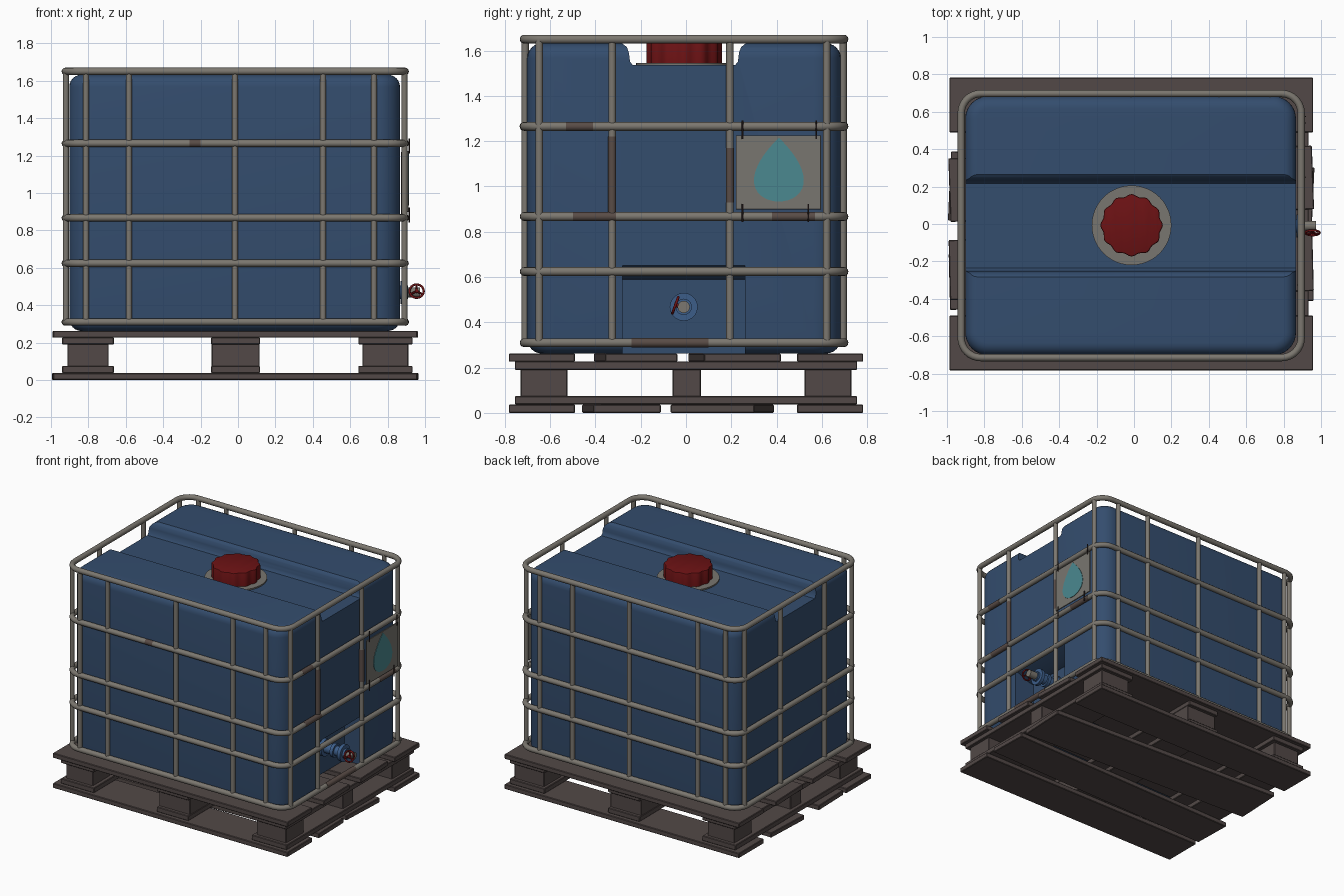
import bpy, bmesh
from math import sin, cos, pi, radians
from mathutils import Matrix, Vector

cube = bpy.data.objects.get("Cube")
if cube:
    bpy.data.objects.remove(cube, do_unlink=True)


def material(name, rgb):
    m = bpy.data.materials.new(name)
    m.use_nodes = True
    m.diffuse_color = (*rgb, 1)
    m.node_tree.nodes["Principled BSDF"].inputs["Base Color"].default_value = (*rgb, 1)
    return m


BLUE = material("tank blue", (.034, .074, .155))
VALVE = material("valve blue", (.045, .11, .25))
RED = material("cap red", (.15, .006, .007))
STEEL = material("cage grey", (.20, .185, .16))
SIGN = material("sign grey", (.19, .18, .16))
TEAL = material("drop teal", (.07, .25, .28))
WOOD = material("pallet brown", (.085, .066, .063))
RUST = material("rust brown", (.10, .072, .062))
WIRE = material("wire dark", (.03, .02, .02))


def finish(bm, name, mat, smooth=True):
    bmesh.ops.recalc_face_normals(bm, faces=bm.faces[:])
    me = bpy.data.meshes.new(name)
    bm.to_mesh(me)
    bm.free()
    if smooth:
        me.shade_smooth()
        me.set_sharp_from_angle(angle=radians(35))
    me.materials.append(mat)
    ob = bpy.data.objects.new(name, me)
    bpy.context.collection.objects.link(ob)
    return ob


def new_box(center, size, turn=0):
    bm = bmesh.new()
    mat = Matrix.Translation(center) @ Matrix.Rotation(turn, 4, 'Z') @ Matrix.Diagonal((*size, 1))
    bmesh.ops.create_cube(bm, size=1, matrix=mat)
    return bm


def box(name, center, size, mat, turn=0, bevel=.004):
    bm = new_box(center, size, turn)
    bmesh.ops.bevel(bm, geom=bm.edges[:], offset=bevel, segments=1, affect='EDGES')
    return finish(bm, name, mat, False)


def rod(name, a, b, r, mat, sides=16):
    a, b = Vector(a), Vector(b)
    bm = bmesh.new()
    rot = (b - a).to_track_quat('Z', 'Y').to_matrix().to_4x4()
    bmesh.ops.create_cone(bm, cap_ends=True, segments=sides, radius1=r, radius2=r,
                          depth=(b - a).length, matrix=Matrix.Translation((a + b) / 2) @ rot)
    return finish(bm, name, mat)


def prism(points, offset):
    bm = bmesh.new()
    face = bm.faces.new([bm.verts.new(p) for p in points])
    ext = bmesh.ops.extrude_face_region(bm, geom=[face])
    bmesh.ops.translate(bm, vec=offset, verts=[v for v in ext["geom"] if isinstance(v, bmesh.types.BMVert)])
    bmesh.ops.recalc_face_normals(bm, faces=bm.faces[:])
    return bm


def ring_tube(name, points, r, mat):
    cu = bpy.data.curves.new(name, 'CURVE')
    cu.dimensions = '3D'
    cu.bevel_depth, cu.bevel_resolution = r, 4
    sp = cu.splines.new('POLY')
    sp.points.add(len(points) - 1)
    for p, co in zip(sp.points, points):
        p.co = (*co, 1)
    sp.use_cyclic_u = True
    for s in cu.splines:
        s.use_smooth = True
    cu.materials.append(mat)
    ob = bpy.data.objects.new(name, cu)
    bpy.context.collection.objects.link(ob)
    return ob


def rounded_loop(cx, cy, hx, hy, r, z, steps=8):
    pts = []
    for k, (sx, sy) in enumerate([(1, 1), (-1, 1), (-1, -1), (1, -1)]):
        for i in range(steps + 1):
            a = (k + i / steps) * pi / 2
            pts.append((cx + sx * (hx - r) + r * cos(a), cy + sy * (hy - r) + r * sin(a), z))
    return pts


# Tank: rounded block, then top valley and valve recess cut out
CX, CY = -.018, -.009
bm = prism(rounded_loop(CX, CY, .884, .692, .12, .262), (0, 0, 1.37))
rims = [e for e in bm.edges if abs(e.verts[0].co.z - e.verts[1].co.z) < 1e-4]
bmesh.ops.bevel(bm, geom=rims, offset=.065, segments=6, profile=.5, affect='EDGES')
tank = finish(bm, "tank", BLUE)

half = [(.225, 1.535), (.238, 1.55), (.243, 1.59), (.252, 1.615), (.275, 1.633), (.275, 1.8)]
outline = [(-2, CY + y, z) for y, z in half] + [(-2, CY - y, z) for y, z in reversed(half)]
valley = finish(prism(outline, (4, 0, 0)), "valley_cutter", BLUE)
side = [(.70, .2), (.70, .59), (.75, .60), (.9, .665), (1.2, .665), (1.2, .2)]
recess = finish(prism([(x, -.28, z) for x, z in side], (0, .54, 0)), "recess_cutter", BLUE)
for cutter in (valley, recess):
    mod = tank.modifiers.new("cut", 'BOOLEAN')
    mod.operation, mod.solver, mod.object = 'DIFFERENCE', 'EXACT', cutter
deps = bpy.context.evaluated_depsgraph_get()
cut_mesh = bpy.data.meshes.new_from_object(tank.evaluated_get(deps))
tank.modifiers.clear()
tank.data = cut_mesh
cut_mesh.shade_smooth()
cut_mesh.set_sharp_from_angle(angle=radians(35))
for cutter in (valley, recess):
    bpy.data.objects.remove(cutter, do_unlink=True)

# Filler neck and scalloped cap
rod("filler_ring", (-.013, -.007, 1.52), (-.013, -.007, 1.545), .213, SIGN, 48)
scallop = []
for i in range(72):
    a = i * 2 * pi / 72
    r = .161 + .006 * cos(12 * a)
    scallop.append((-.013 + r * cos(a), -.007 + r * sin(a), 1.54))
bm = prism(scallop, (0, 0, .108))
top = [e for e in bm.edges if min(v.co.z for v in e.verts) > 1.6]
bmesh.ops.bevel(bm, geom=top, offset=.008, segments=2, profile=.5, affect='EDGES')
finish(bm, "filler_cap", RED)

# Tube cage: horizontal rails and upright bars
RX, RY, HX, HY = -.015, -.0085, .909, .706
for i, z in enumerate((.31, .624, .867, 1.265, 1.65)):
    ring_tube(f"cage_rail_{i}", rounded_loop(RX, RY, HX, HY, .105, z), .0195, STEEL)
for s in (-1, 1):
    for x in (-.813, -.583, -.016, .455, .727):
        y = RY + s * (HY - .004)
        rod("cage_bar_long_side", (x, y, .31), (x, y, 1.65), .0165, STEEL)
    for y in (-.648, -.326, .194, .621):
        x = RX + s * (HX - .004)
        rod("cage_bar_short_side", (x, y, .31), (x, y, 1.65), .0165, STEEL)

# Rust patches as thin sleeves on the tubes
FX = RX + HX
for y0, y1, z in ((-.53, -.41, 1.265), (-.5, -.31, .867), (.38, .57, .867), (-.24, .1, .31)):
    rod("rust_on_rail", (FX, y0, z), (FX, y1, z), .0202, RUST)
for y, z0, z1 in ((-.326, .885, 1.22), (.194, .93, 1.17)):
    rod("rust_on_bar", (FX - .004, y, z0), (FX - .004, y, z1), .0175, RUST)
rod("rust_on_front_rail", (-.26, RY - HY, 1.265), (-.2, RY - HY, 1.265), .0202, RUST)

# Sign plate with drop and wire ties
box("sign_plate", (FX + .014, .408, 1.062), (.008, .375, .327), SIGN, bevel=.001)
drop = []
for i in range(40):
    t = i * 2 * pi / 40
    drop.append((FX + .017, .41 + .143 * sin(t) * abs(sin(t / 2)), 1.074 + .141 * cos(t)))
finish(prism(drop, (.004, 0, 0)), "sign_drop", TEAL, False)
for y, z in ((.25, 1.25), (.575, 1.25), (.25, .882), (.54, .882)):
    rod("sign_tie", (FX + .021, y, z - .04), (FX + .021, y, z + .04), .004, WIRE, 8)

# Outlet valve with hand wheel
VY, VZ = -.01, .468
rod("valve_pipe", (.68, VY, VZ), (.91, VY, VZ), .036, VALVE, 24)
for x, r in ((.715, .062), (.80, .05), (.87, .062)):
    rod("valve_collar", (x, VY, VZ), (x + .025, VY, VZ), r, VALVE, 20)
rod("valve_spout", (.89, VY, VZ), (.972, VY, VZ), .027, STEEL, 24)
wheel = Matrix.Translation((.955, -.047, .475)) @ Matrix.Rotation(radians(-20), 4, 'X')


def on_wheel(r, a, y=0):
    return wheel @ Vector((r * cos(a), y, r * sin(a)))


ring_tube("wheel_rim", [on_wheel(.038, i * pi / 12) for i in range(24)], .006, RED)
for k in range(3):
    rod("wheel_spoke", on_wheel(0, 0), on_wheel(.038, pi / 2 + k * 2 * pi / 3), .006, RED, 8)
rod("wheel_stem", on_wheel(0, 0, -.006), (.955, VY, VZ), .01, RED, 12)

# Pallet: straight outer boards, crooked inner boards
PX = -.015
for s in (-1, 1):
    for z in (.0185, .244):
        box("pallet_outer_board", (PX, s * .636, z), (1.945, .293, .036), WOOD)
for y, w, z, turn in ((.215, .34, .244, .035), (-.222, .32, .244, .025),
                      (-.285, .3, .0185, .025), (.16, .37, .0185, -.045)):
    box("pallet_inner_board", (PX, y, z), (1.945, w, .036), WOOD, turn)

# Pallet cross boards and blocks
for x, w, block_w in ((-.802, .276, .22), (-.013, .262, .256), (.788, .29, .245)):
    for z in (.056, .209):
        box("pallet_cross_board", (x, 0, z), (w, 1.512, .038), WOOD)
    for y, d in ((-.627, .208), (.003, .126), (.627, .208)):
        box("pallet_block", (x, y, .1325), (block_w, d, .125), WOOD)
